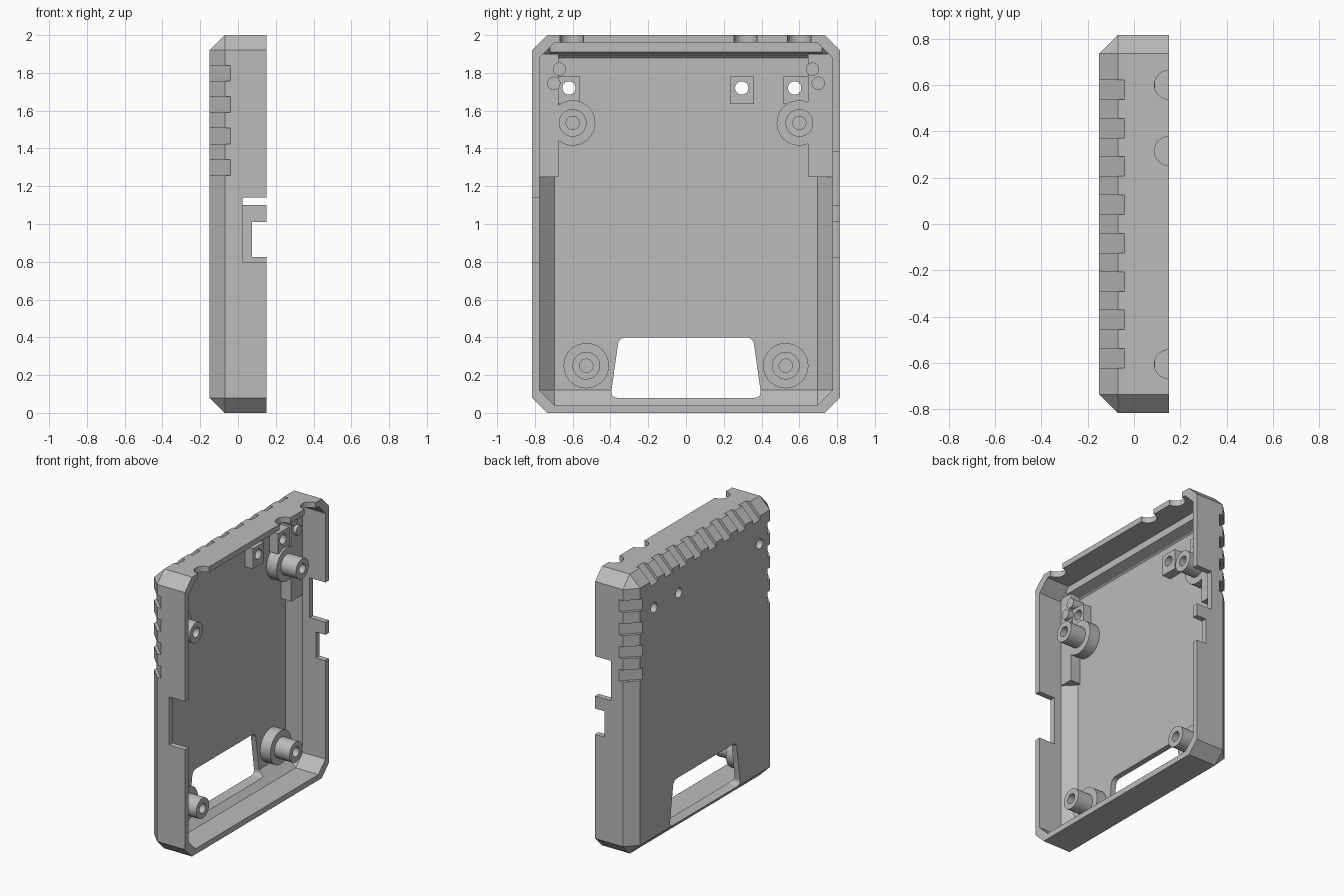
import bpy, bmesh, math
from mathutils import Vector

if "Cube" in bpy.data.objects:
    bpy.data.objects.remove(bpy.data.objects["Cube"])

grey = bpy.data.materials.new("plain grey")
grey.use_nodes = True
grey.diffuse_color = (0.5, 0.5, 0.5, 1)
grey.node_tree.nodes["Principled BSDF"].inputs["Base Color"].default_value = (0.5, 0.5, 0.5, 1)

FLOOR = -0.11    # inner face of the back panel
LEDGE = -0.03    # top of the inner slope
SINK = -0.13     # depth at which floor parts are rooted
FAR = 0.3        # beyond the open rim


def finish(name, bm):
    bmesh.ops.recalc_face_normals(bm, faces=bm.faces)
    mesh = bpy.data.meshes.new(name)
    bm.to_mesh(mesh)
    bm.free()
    mesh.materials.append(grey)
    ob = bpy.data.objects.new(name, mesh)
    bpy.context.collection.objects.link(ob)
    return ob


def prism(name, points, axis, lo, hi, rounding=0):
    """Extrude a 2D outline along x, y or z; outline uses the other two axes in order."""
    bm = bmesh.new()

    def place(p):
        v = list(p)
        v.insert("xyz".index(axis), lo)
        return v
    face = bm.faces.new([bm.verts.new(place(p)) for p in points])
    if rounding:
        bmesh.ops.bevel(bm, geom=bm.verts[:], offset=rounding, segments=5,
                        profile=0.5, affect='VERTICES')
        face = bm.faces[:][0]
    new = bmesh.ops.extrude_face_region(bm, geom=[face])["geom"]
    move = Vector([hi - lo if a == axis else 0 for a in "xyz"])
    bmesh.ops.translate(bm, vec=move, verts=[g for g in new if isinstance(g, bmesh.types.BMVert)])
    return finish(name, bm)


def box(name, x, y, z):
    return prism(name, [(y[0], z[0]), (y[1], z[0]), (y[1], z[1]), (y[0], z[1])], "x", *x)


def disc(r, a, b, n=40):
    return [(a + r * math.cos(math.tau * i / n), b + r * math.sin(math.tau * i / n))
            for i in range(n)]


def cut(ob, cutter):
    mod = ob.modifiers.new("cut", 'BOOLEAN')
    mod.operation = 'DIFFERENCE'
    mod.solver = 'EXACT'
    mod.object = cutter
    bpy.context.view_layer.objects.active = ob
    bpy.ops.object.modifier_apply(modifier=mod.name)
    bpy.data.objects.remove(cutter)


def tray(name, inset, back, front, c=0.08):
    """Solid with cut corners and a sloped border around its back."""
    w, h = 0.815 - inset, 1 - inset
    bm = bmesh.new()
    for sy in (-1, 1):
        for sz in (-1, 1):
            bm.verts.new((back, sy * (w - c), 1 + sz * (h - c)))
            for x in (back + c, front):
                bm.verts.new((x, sy * (w - c), 1 + sz * h))
                bm.verts.new((x, sy * w, 1 + sz * (h - c)))
    bmesh.ops.convex_hull(bm, input=bm.verts[:])
    bmesh.ops.dissolve_limit(bm, angle_limit=0.01, verts=bm.verts[:], edges=bm.edges[:])
    return finish(name, bm)


# Hollow shell
shell = tray("shell", 0, -0.15, 0.15)
cut(shell, tray("cavity", 0.04, FLOOR, FAR))

# Window near the bottom
cut(shell, prism("window", [(-0.4, 0.08), (0.4, 0.08), (0.355, 0.4), (-0.355, 0.4)],
                 "x", -0.2, 0.1, 0.035))

# Cable notches in the top wall
for y in (-0.605, 0.315, 0.6):
    cut(shell, prism("cable_notch", disc(0.062, 0.15, y), "z", 1.9, 2.1))

# Port openings in the side walls
cut(shell, box("port", (0.025, FAR), (-0.9, -0.76), (0.795, 1.14)))
cut(shell, box("port", (0.025, FAR), (0.76, 0.9), (1.1, 1.385)))
cut(shell, box("port", (0.075, FAR), (0.76, 0.9), (0.825, 1.01)))

# Grip slots along the sloped edges
def slot_outline(level, sign=1):
    near, deep = 0.04, -0.17
    return [(near, sign * (level + near)), (deep, sign * (level + deep)),
            (deep, sign * (level + near))]

for i in range(8):
    y = (i - 3.5) * 0.1655
    cut(shell, prism("slot", slot_outline(2.04), "y", y - 0.042, y + 0.042))
for i in range(4):
    z = 1.3 + i * 0.166
    for side in (-1, 1):
        cut(shell, prism("slot", slot_outline(0.855, side), "z", z - 0.042, z + 0.042))

# Screw holes through the back panel and their square pads
parts = [shell]
for label, y, y0, y1 in (("right", -0.62, -0.7, -0.565),
                         ("middle", 0.295, 0.235, 0.36),
                         ("left", 0.575, 0.515, 0.67)):
    pad = box(label + "_screw_pad", (SINK, -0.045), (y0, y1), (1.635, 1.78))
    for ob in (shell, pad):
        cut(ob, prism("hole", disc(0.035, y, 1.72), "x", -0.3, FAR))
    parts.append(pad)

# Thickened inner corners beside and above the panel
parts.append(box("right_filler", (SINK, LEDGE), (-0.79, -0.675), (1.25, 1.9)))
parts.append(box("left_filler", (SINK, LEDGE), (0.645, 0.79), (1.25, 1.9)))
for ob in parts[-2:]:
    side = -1 if ob.name.startswith("right") else 1
    cut(ob, prism("trim", slot_outline(0.84, side), "z", 1, 2.1))
parts.append(prism("top_filler", [(FLOOR, 1.885), (LEDGE, 1.91), (LEDGE, 1.97), (FLOOR, 1.89)],
                   "y", -0.72, 0.72))

# Stepped mounting posts with blind screw holes
def post(name, y, z, limit):
    profile = [(SINK, 0), (SINK, 0.12), (-0.03, 0.12), (-0.03, 0.073), (0.09, 0.073),
               (0.09, 0.035), (-0.08, 0.035), (-0.08, 0)]
    bm = bmesh.new()
    verts = [bm.verts.new((x, y + r, z)) for x, r in profile]
    edges = [bm.edges.new(pair) for pair in zip(verts, verts[1:])]
    bmesh.ops.spin(bm, geom=verts + edges, cent=(0, y, z), axis=(1, 0, 0),
                   angle=math.tau, steps=40)
    bmesh.ops.remove_doubles(bm, verts=bm.verts[:], dist=0.0005)
    for v in bm.verts:
        v.co.y = max(-limit, min(limit, v.co.y))
    return finish(name, bm)

for label, side in (("right", -1), ("left", 1)):
    parts.append(post("upper_" + label + "_post", side * 0.6, 1.535, 0.7))
    parts.append(post("lower_" + label + "_post", side * 0.528, 0.25, 0.8))
    # Small locating pegs
    parts.append(prism(label + "_peg", disc(0.035, side * 0.7, 1.745, 24), "x", -0.1, -0.005))
    parts.append(prism(label + "_upper_peg", disc(0.035, side * 0.67, 1.82, 24), "x", SINK, -0.02))

# Smooth round walls, keep edges crisp
bpy.ops.object.select_all(action='DESELECT')
for ob in parts:
    ob.select_set(True)
bpy.context.view_layer.objects.active = shell
bpy.ops.object.shade_smooth_by_angle(angle=math.radians(25))
